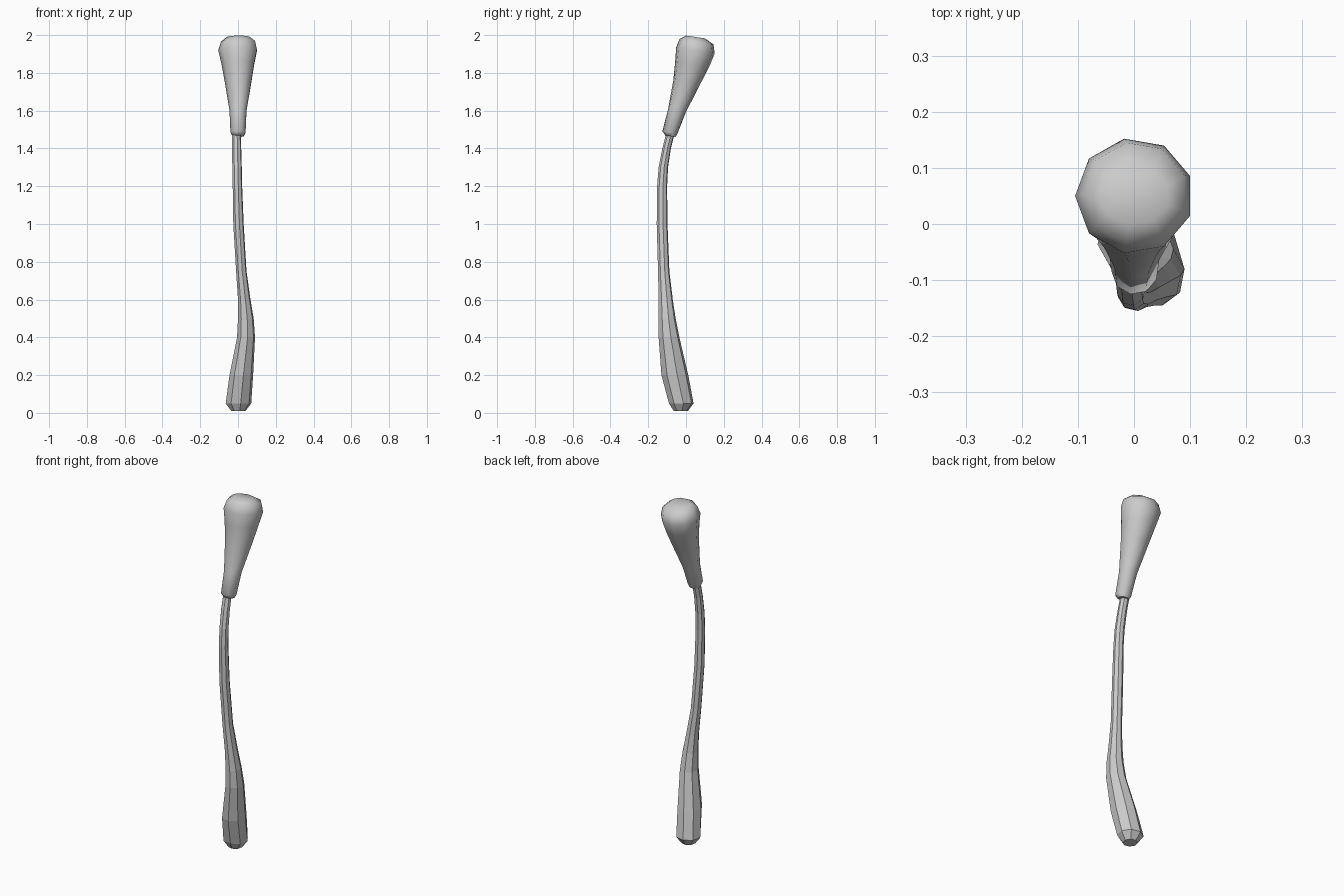
import bpy
import bmesh
import math

# Remove the default cube
cube = bpy.data.objects.get("Cube")
if cube:
    bpy.data.objects.remove(cube, do_unlink=True)

# Single grey material
grey = bpy.data.materials.new("plain_grey")
grey.use_nodes = True
colour = (0.6, 0.6, 0.6, 1)
grey.diffuse_color = colour
grey.node_tree.nodes["Principled BSDF"].inputs["Base Color"].default_value = colour


def unit_polygon(sides, turn):
    """Regular polygon stretched to fill the square from -1 to 1."""
    angles = [turn + math.tau * i / sides for i in range(sides)]
    axes = []
    for wave in (math.cos, math.sin):
        values = [wave(a) for a in angles]
        low, high = min(values), max(values)
        axes.append([2 * (v - low) / (high - low) - 1 for v in values])
    return list(zip(*axes))


def loft(name, sections, sides, turn, tilt=0):
    """Skin rings given as (height, left, right, front, back) extents."""
    outline = unit_polygon(sides, turn)
    bm = bmesh.new()
    rings = []
    for z, x_min, x_max, y_min, y_max in sections:
        half_x, half_y = (x_max - x_min) / 2, (y_max - y_min) / 2
        mid_x, mid_y = (x_max + x_min) / 2, (y_max + y_min) / 2
        rings.append([
            bm.verts.new((mid_x + u * half_x, mid_y + v * half_y, z - tilt * v * half_y))
            for u, v in outline
        ])
    for lower, upper in zip(rings, rings[1:]):
        for i in range(sides):
            j = (i + 1) % sides
            bm.faces.new((lower[i], lower[j], upper[j], upper[i]))
    bm.faces.new(list(reversed(rings[0])))
    bm.faces.new(rings[-1])
    mesh = bpy.data.meshes.new(name)
    bm.to_mesh(mesh)
    bm.free()
    mesh.materials.append(grey)
    obj = bpy.data.objects.new(name, mesh)
    bpy.context.collection.objects.link(obj)
    return obj


# Curved faceted handle, thick at the grip and thin at the neck
handle_sections = [
    (0.01, -.035, .04, -.065, .01),
    (0.05, -.065, .07, -.09, .04),
    (0.2, -.045, .08, -.13, .012),
    (0.4, -.005, .09, -.145, -.035),
    (0.5, 0, .083, -.145, -.055),
    (0.6, 0, .066, -.145, -.07),
    (0.75, -.01, .045, -.148, -.088),
    (1, -.025, .03, -.155, -.098),
    (1.2, -.028, .022, -.153, -.1),
    (1.3, -.03, .02, -.145, -.095),
    (1.4, -.032, .017, -.125, -.08),
    (1.48, -.032, .015, -.105, -.06),
]
handle = loft("handle", handle_sections, 8, math.radians(10))

# Smooth bulbous head leaning backwards
head_sections = [
    (1.465, -.03, .03, -.11, -.055),
    (1.485, -.04, .04, -.125, -.045),
    (1.6, -.045, .045, -.095, 0),
    (1.75, -.07, .07, -.067, .075),
    (1.85, -.088, .086, -.057, .125),
    (1.92, -.105, .1, -.052, .152),
    (1.965, -.09, .09, -.035, .145),
    (1.99, -.06, .06, 0, .1),
]
head = loft("head", head_sections, 9, math.radians(20), tilt=0.15)
bpy.ops.object.select_all(action="DESELECT")
head.select_set(True)
bpy.context.view_layer.objects.active = head
bpy.ops.object.shade_smooth_by_angle(angle=math.radians(60))
